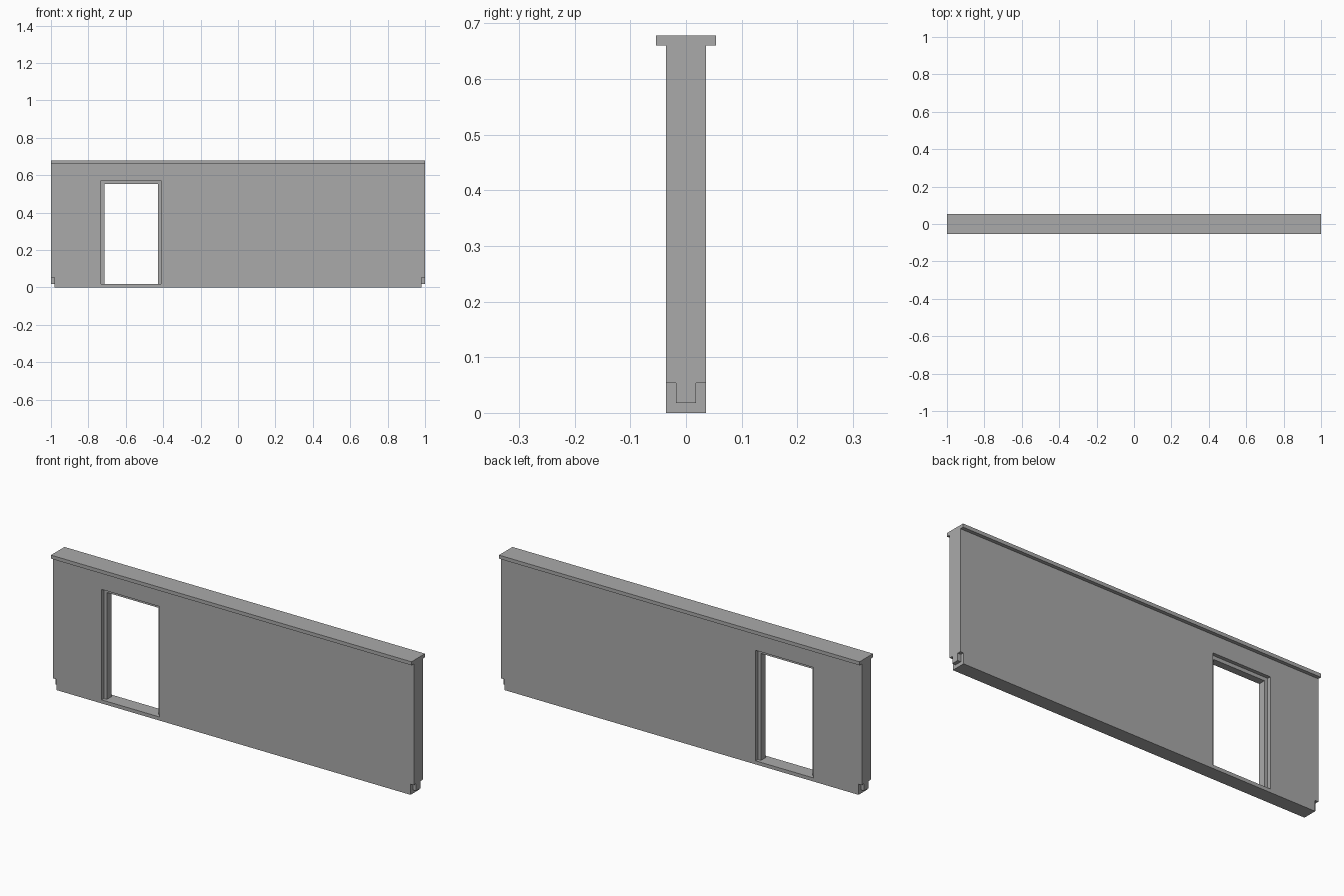
import bpy

cube = bpy.data.objects.get("Cube")
if cube:
    bpy.data.objects.remove(cube, do_unlink=True)

U = 1 / 56  # grid module of the wall panel

grey = bpy.data.materials.new("wall grey")
grey.use_nodes = True
grey.diffuse_color = (0.4, 0.4, 0.4, 1)
grey.node_tree.nodes["Principled BSDF"].inputs["Base Color"].default_value = (0.4, 0.4, 0.4, 1)


def box(name, x, y, z):
    """Box spanning the given (low, high) ranges, in modules."""
    verts = [(a * U, b * U, c * U) for a in x for b in y for c in z]
    faces = [(0, 1, 3, 2), (4, 6, 7, 5), (0, 4, 5, 1),
             (2, 3, 7, 6), (0, 2, 6, 4), (1, 5, 7, 3)]
    mesh = bpy.data.meshes.new(name)
    mesh.from_pydata(verts, [], faces)
    mesh.materials.append(grey)
    obj = bpy.data.objects.new(name, mesh)
    bpy.context.collection.objects.link(obj)
    return obj


def cut(target, x, y, z):
    """Subtract a box from the target and discard the cutter."""
    cutter = box("cutter", x, y, z)
    cutter.hide_render = True
    mod = target.modifiers.new("cut", "BOOLEAN")
    mod.operation = "DIFFERENCE"
    mod.solver = "EXACT"
    mod.object = cutter
    bpy.context.view_layer.objects.active = target
    bpy.ops.object.modifier_apply(modifier=mod.name)
    bpy.data.objects.remove(cutter, do_unlink=True)


# Wall panel and overhanging top cap
wall = box("wall_panel", (-56, 56), (-2, 2), (0, 37))
box("top_cap", (-56, 56), (-3, 3), (37, 38))

# Doorway with a shallow rebate on both faces
cut(wall, (-40, -24), (-3, 3), (1, 31))
for y in ((-3, -1), (1, 3)):
    cut(wall, (-41, -23), y, (1, 32))

# Notched feet at both ends, leaving a central tongue
for x in ((-58, -55), (55, 58)):
    cut(wall, x, (-3, 3), (-1, 1))
    for y in ((-3, -1), (1, 3)):
        cut(wall, x, y, (-1, 3))
